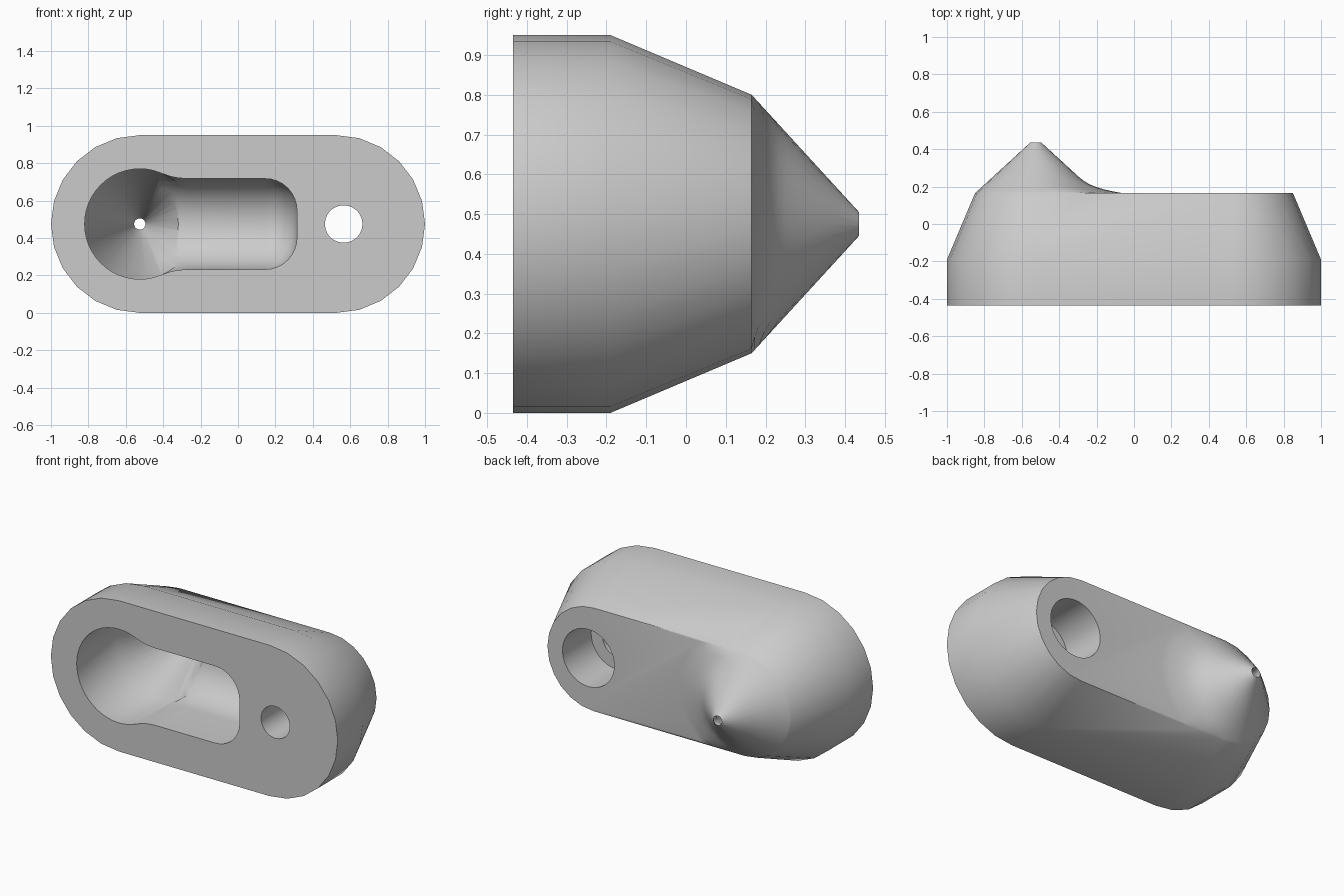
import bpy, bmesh, math
from mathutils import Vector

cube = bpy.data.objects.get("Cube")
if cube:
    bpy.data.objects.remove(cube)

ZC = 0.475         # height of the centre line
XC = 0.525         # centres of the rounded ends
FRONT, SHOULDER, BACK, TIP = -0.435, -0.19, 0.165, 0.435

grey = bpy.data.materials.new("plain_grey")
grey.use_nodes = True
grey.diffuse_color = (0.6, 0.6, 0.6, 1)
grey.node_tree.nodes["Principled BSDF"].inputs["Base Color"].default_value = (0.6, 0.6, 0.6, 1)


def loft(name, rings):
    """Closed solid through a list of equally long rings of points."""
    bm = bmesh.new()
    vs = [[bm.verts.new(p) for p in ring] for ring in rings]
    n = len(vs[0])
    for a, b in zip(vs, vs[1:]):
        for i in range(n):
            j = (i + 1) % n
            bm.faces.new((a[i], a[j], b[j], b[i]))
    bm.faces.new(vs[0])
    bm.faces.new(vs[-1])
    bmesh.ops.recalc_face_normals(bm, faces=bm.faces)
    mesh = bpy.data.meshes.new(name)
    bm.to_mesh(mesh)
    bm.free()
    mesh.materials.append(grey)
    ob = bpy.data.objects.new(name, mesh)
    bpy.context.collection.objects.link(ob)
    return ob


def circle(x, y, r, n=48):
    return [(x + r * math.cos(2 * math.pi * i / n), y, ZC + r * math.sin(2 * math.pi * i / n))
            for i in range(n)]


def stadium(y, r, n=12):
    pts = []
    for side in (1, -1):
        for i in range(n + 1):
            a = -math.pi / 2 + math.pi * i / n
            pts.append((side * (XC + r * math.cos(a)), y, ZC + side * r * math.sin(a)))
    return pts


def spout_ring(t, n=24):
    """Cone section that flares out along the body towards +x near its foot."""
    base = 0.325 - 0.295 * t
    flare = 0.14 * max(0, 1 - t / 0.4) ** 4
    pts = []
    for i in range(n):
        a = 2 * math.pi * i / n
        r = base + flare * math.sqrt(max(0, math.cos(a)))
        z = max(-base, min(base, r * math.sin(a)))
        pts.append((-XC + r * math.cos(a), BACK + (TIP - BACK) * t, ZC + z))
    return pts


def trough_ring(x, half, floor, axis=-0.14, n=20):
    """U-shaped section, open to the front."""
    pts = [(x, -0.6, ZC - half)]
    for i in range(n + 1):
        a = -math.pi / 2 + math.pi * i / n
        pts.append((x, axis + (floor - axis) * math.cos(a), ZC + half * math.sin(a)))
    return pts + [(x, -0.6, ZC + half)]


# Main body and conical spout
body = loft("body", [stadium(FRONT, ZC), stadium(SHOULDER, ZC), stadium(BACK, 0.325)])
inner = [(x * 0.9 - XC * 0.1, BACK - 0.05, ZC + (z - ZC) * 0.9) for x, y, z in spout_ring(0)]
steps = (0, 0.03, 0.07, 0.12, 0.18, 0.25, 0.32, 0.4, 0.7, 1)
spout = loft("spout", [inner] + [spout_ring(t) for t in steps])

# Funnel chamber running out through the tip
funnel = loft("funnel_cutter", [circle(-XC, y, r) for y, r in
              ((-0.6, 0.295), (-0.03, 0.295), (0.4, 0.03), (0.6, 0.03))])

# Rounded trough that opens into the funnel
W, R, END = 0.2425, 0.17, 0.315
sections = [(-0.44, 0.275, 0.2), (-0.4, 0.268, 0.18), (-0.36, 0.254, 0.14),
            (-0.32, 0.246, 0.115), (-0.27, W, 0.1025)]
for i in range(9):
    a = math.pi / 2 * i / 8
    h = W - R + R * math.cos(a)
    sections.append((END - R + R * math.sin(a), h, h - 0.14))
trough = loft("trough_cutter", [trough_ring(*s) for s in sections])

# Screw hole with a wide recess at the back
HX = 0.565
bolt = loft("bolt_hole_cutter", [circle(HX, -0.6, 0.1), circle(HX, 0.1, 0.1)])
recess = loft("recess_cutter", [circle(HX, -0.12, 0.18), circle(HX, 0.3, 0.18)])

# Combine the parts
parts = [(spout, "UNION")] + [(c, "DIFFERENCE") for c in (funnel, trough, bolt, recess)]
for ob, op in parts:
    mod = body.modifiers.new(ob.name, "BOOLEAN")
    mod.object, mod.operation, mod.solver = ob, op, "EXACT"
bpy.context.view_layer.update()
result = bpy.data.meshes.new_from_object(body.evaluated_get(bpy.context.evaluated_depsgraph_get()))
body.modifiers.clear()
body.data = result
for ob, op in parts:
    bpy.data.objects.remove(ob)

bpy.ops.object.select_all(action="DESELECT")
body.select_set(True)
bpy.context.view_layer.objects.active = body
bpy.ops.object.shade_smooth_by_angle(angle=math.radians(32))
